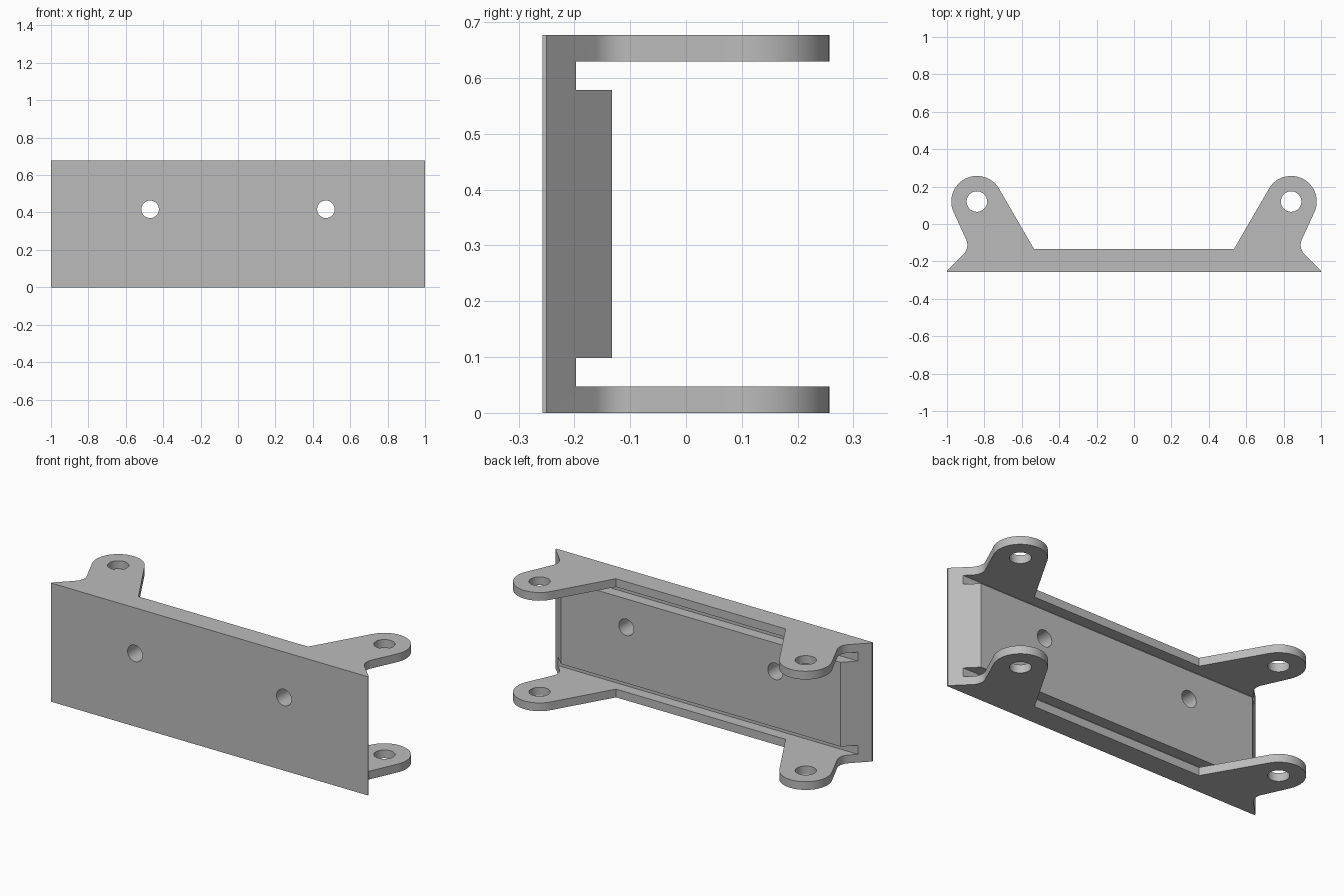
import bpy, bmesh, math
from mathutils import Vector, Matrix

if "Cube" in bpy.data.objects:
    bpy.data.objects.remove(bpy.data.objects["Cube"], do_unlink=True)

HEIGHT, SHEET = 0.677, 0.047            # overall height, flange thickness
FRONT, GROOVE, BACK = -0.257, -0.197, -0.133
LEDGE = 0.098                           # groove edge above each flange
EAR, EAR_R, EAR_HOLE = Vector((0.84, 0.12)), 0.137, 0.055

steel = bpy.data.materials.new("grey_steel")
steel.use_nodes = True
grey = (0.5, 0.5, 0.5, 1)
steel.diffuse_color = grey
steel.node_tree.nodes["Principled BSDF"].inputs["Base Color"].default_value = grey


def prism(name, points, length, matrix=Matrix()):
    """Extrude a flat outline along its local z, then place it."""
    bm = bmesh.new()
    face = bm.faces.new([bm.verts.new((p[0], p[1], 0)) for p in points])
    ext = bmesh.ops.extrude_face_region(bm, geom=[face])
    moved = [v for v in ext["geom"] if isinstance(v, bmesh.types.BMVert)]
    bmesh.ops.translate(bm, verts=moved, vec=(0, 0, length))
    bmesh.ops.transform(bm, matrix=matrix, verts=bm.verts)
    bmesh.ops.recalc_face_normals(bm, faces=bm.faces)
    mesh = bpy.data.meshes.new(name)
    bm.to_mesh(mesh)
    bm.free()
    mesh.materials.append(steel)
    obj = bpy.data.objects.new(name, mesh)
    bpy.context.collection.objects.link(obj)
    return obj


def combine(target, tool, operation):
    """Apply a boolean and discard the helper."""
    tool.hide_render = True
    mod = target.modifiers.new("combine", "BOOLEAN")
    mod.object, mod.operation, mod.solver = tool, operation, "EXACT"
    bpy.context.view_layer.objects.active = target
    bpy.ops.object.modifier_apply(modifier=mod.name)
    bpy.data.objects.remove(tool, do_unlink=True)


def arc(centre, radius, start, end, count):
    angles = [math.radians(start + (end - start) * i / count) for i in range(count + 1)]
    return [Vector(centre) + radius * Vector((math.cos(a), math.sin(a))) for a in angles]


def mirrored(half):
    return half + [(-p[0], p[1]) for p in reversed(half)]


# Bracket outline: bevelled end, concave neck, rounded ear, sloping web
half = [(1, FRONT), (1, -0.25)]
half += arc((0.961, -0.112), 0.07, 225, 155, 10)
half += arc(EAR, EAR_R, -25, 150, 32)
half += [(0.535, BACK)]
bracket = prism("bracket", mirrored(half), HEIGHT)

# Open the space between the two flanges
gap = [(-1.2, GROOVE), (1.2, GROOVE), (1.2, 0.5), (-1.2, 0.5)]
combine(bracket, prism("gap_cutter", gap, HEIGHT - 2 * SHEET,
                       Matrix.Translation((0, 0, SHEET))), "DIFFERENCE")

# Raised back block with bevelled ends, leaving a groove beside each flange
block = mirrored([(0.75 + abs(GROOVE), GROOVE), (0.75 + abs(BACK), BACK)])
combine(bracket, prism("back_block", block, HEIGHT - 2 * LEDGE,
                       Matrix.Translation((0, 0, LEDGE))), "UNION")

# Pivot holes in the ears and mounting holes in the plate
for side in (-1, 1):
    pivot = arc((side * EAR.x, EAR.y), EAR_HOLE, 0, 348.75, 31)
    combine(bracket, prism("pivot_cutter", pivot, 1,
                           Matrix.Translation((0, 0, -0.1))), "DIFFERENCE")
    mount = arc((0, 0), 0.047, 0, 348.75, 31)
    place = Matrix.Translation((side * 0.47, 0, 0.417)) @ Matrix.Rotation(math.pi / 2, 4, "X")
    combine(bracket, prism("mount_cutter", mount, 0.5, place), "DIFFERENCE")

bpy.ops.object.select_all(action="DESELECT")
bracket.select_set(True)
bpy.context.view_layer.objects.active = bracket
bpy.ops.object.shade_smooth_by_angle(angle=math.radians(25))
